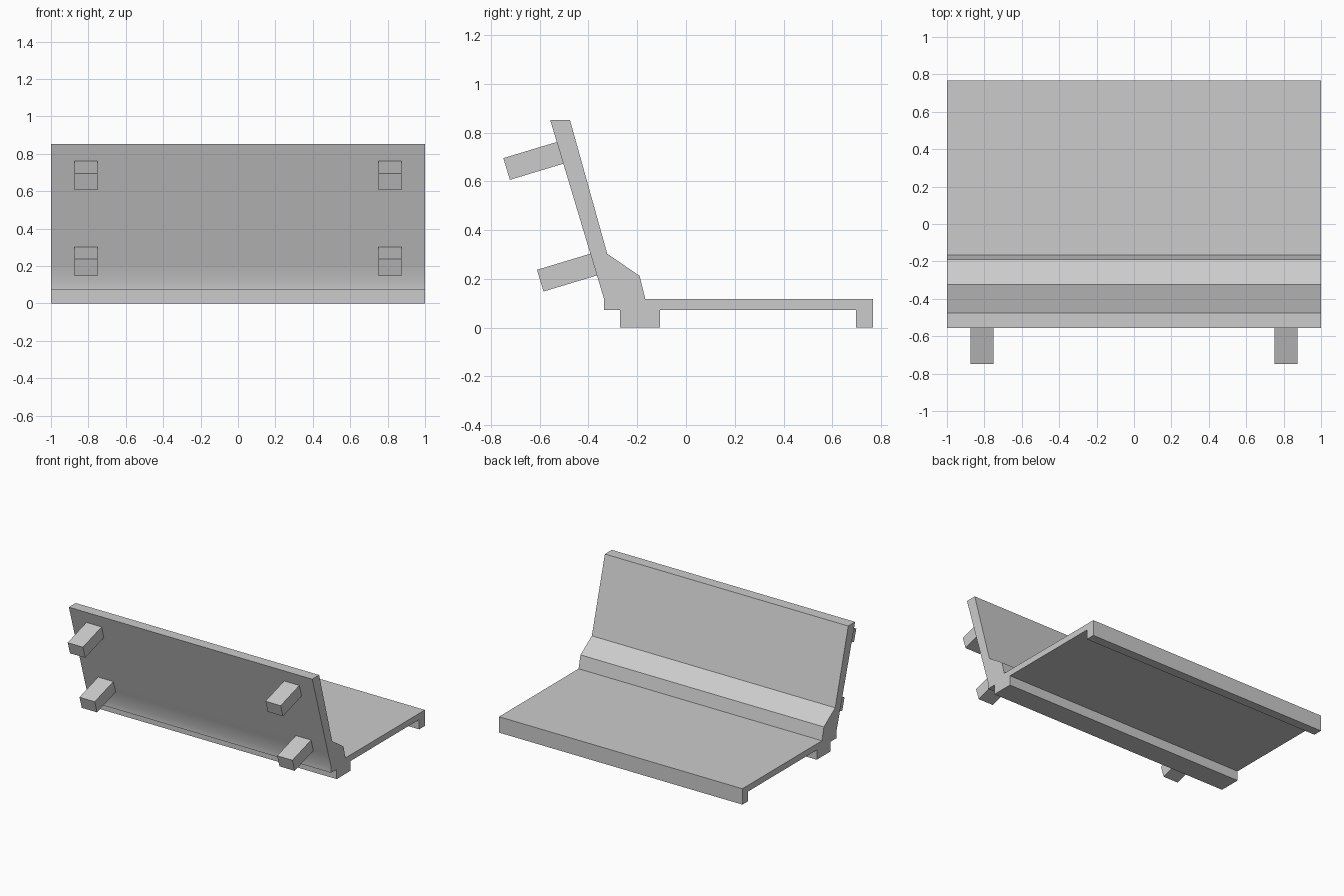
import bpy
import bmesh
import math
from mathutils import Vector

cube = bpy.data.objects.get("Cube")
if cube:
    bpy.data.objects.remove(cube, do_unlink=True)

grey = bpy.data.materials.new("plain grey")
grey.use_nodes = True
grey.diffuse_color = (0.6, 0.6, 0.6, 1)
grey.node_tree.nodes["Principled BSDF"].inputs["Base Color"].default_value = (0.6, 0.6, 0.6, 1)


def extrude_profile(name, profile, x0, x1):
    """Extrude a closed (y, z) outline from x0 to x1."""
    bm = bmesh.new()
    face = bm.faces.new([bm.verts.new((x0, y, z)) for y, z in profile])
    moved = bmesh.ops.extrude_face_region(bm, geom=[face])["geom"]
    verts = [v for v in moved if isinstance(v, bmesh.types.BMVert)]
    bmesh.ops.translate(bm, verts=verts, vec=(x1 - x0, 0, 0))
    bmesh.ops.recalc_face_normals(bm, faces=bm.faces)
    mesh = bpy.data.meshes.new(name)
    bm.to_mesh(mesh)
    bm.free()
    mesh.materials.append(grey)
    obj = bpy.data.objects.new(name, mesh)
    bpy.context.collection.objects.link(obj)
    return obj


# Leaning panel, wedge, flat shelf and the two long feet in one section
body = extrude_profile("panel_and_shelf", [
    (-0.557, 0.852), (-0.476, 0.852), (-0.323, 0.303), (-0.19, 0.212),
    (-0.167, 0.118), (0.766, 0.118), (0.766, 0), (0.698, 0),
    (0.698, 0.072), (-0.107, 0.072), (-0.107, 0), (-0.27, 0),
    (-0.27, 0.072), (-0.336, 0.072), (-0.336, 0.118), (-0.365, 0.213),
], -1, 1)
bpy.context.view_layer.objects.active = body
body.select_set(True)
bpy.ops.object.shade_smooth_by_angle(angle=math.radians(30))

# Square pegs standing at right angles to the leaning panel
up = Vector((-0.289, 0.957))
out = Vector((-0.957, -0.289))
for level, base in (("lower", Vector((-0.366, 0.214))), ("upper", Vector((-0.504, 0.672)))):
    start = base - out * 0.01
    tip = base + out * 0.228
    outline = [start, tip, tip + up * 0.093, start + up * 0.093]
    for side, x in (("right", -0.875), ("left", 0.75)):
        extrude_profile(f"{level}_{side}_peg", outline, x, x + 0.125)
